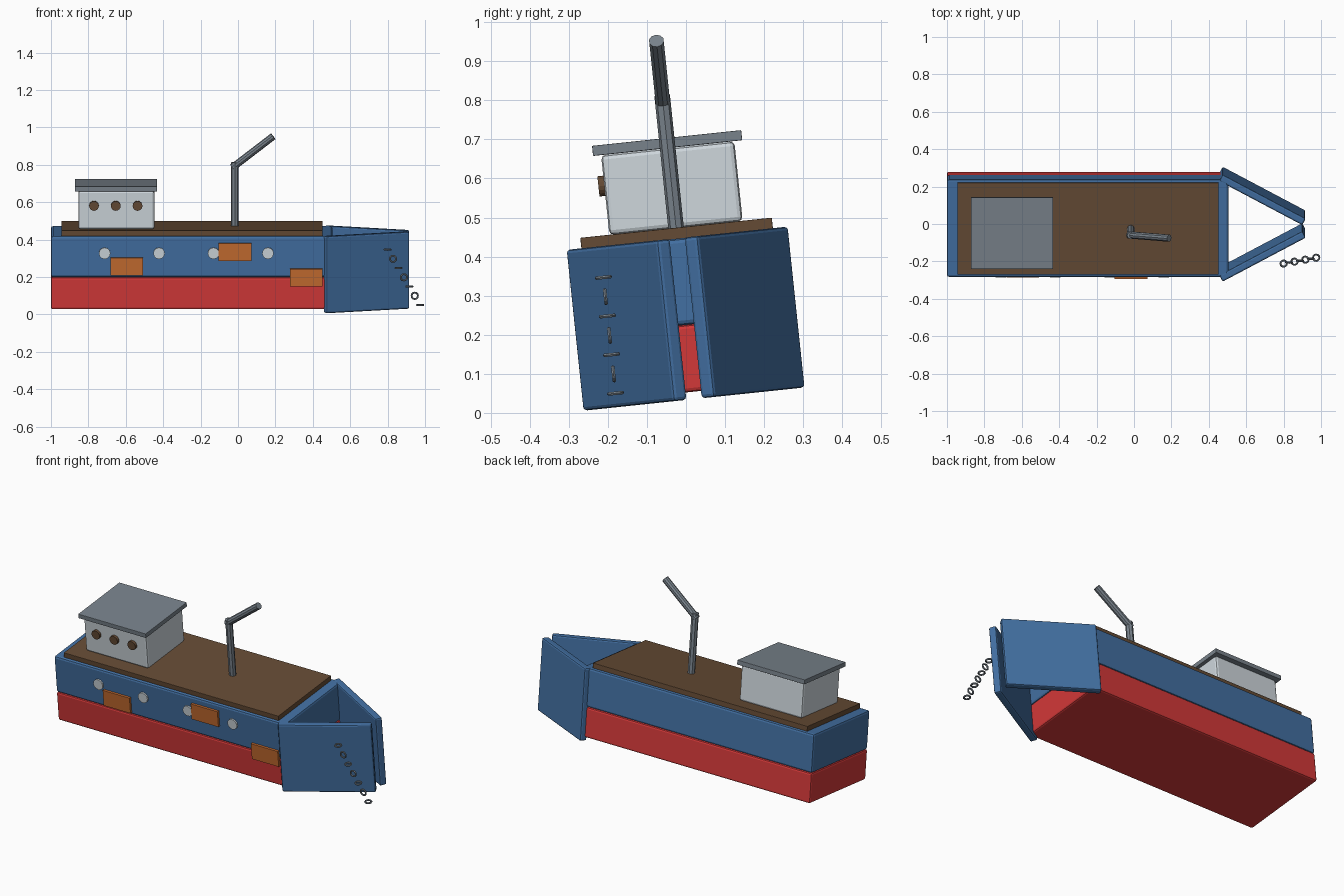
import bpy
import bmesh
from math import radians, pi, atan2
from mathutils import Matrix, Vector

old = bpy.data.objects.get("Cube")
if old:
    bpy.data.objects.remove(old, do_unlink=True)

# The whole ship heels slightly, rolled about its long axis
HEEL = Matrix.Rotation(radians(6), 4, "X")
MID = 0.0242          # centre line of the ship before heeling
SIDE = MID - 0.263    # plane of the hull's front side


def material(name, rgb):
    m = bpy.data.materials.new(name)
    m.use_nodes = True
    m.diffuse_color = (*rgb, 1)
    m.node_tree.nodes["Principled BSDF"].inputs["Base Color"].default_value = (*rgb, 1)
    return m


BLUE = material("hull blue", (0.055, 0.16, 0.36))
RED = material("keel red", (0.65, 0.04, 0.04))
BROWN = material("deck brown", (0.13, 0.07, 0.035))
PALE = material("cabin pale grey", (0.62, 0.68, 0.72))
STEEL = material("steel grey", (0.19, 0.225, 0.26))
RUST = material("rust orange", (0.56, 0.15, 0.03))


def place(ob, name, mat, local):
    ob.name = name
    ob.data.materials.append(mat)
    ob.matrix_world = HEEL @ local
    return ob


def mesh_object(name, mat, bm, local):
    me = bpy.data.meshes.new(name)
    bm.to_mesh(me)
    bm.free()
    ob = bpy.data.objects.new(name, me)
    bpy.context.collection.objects.link(ob)
    return place(ob, name, mat, local)


def box(name, mat, centre, size, bevel=0.0, turn=0.0):
    bm = bmesh.new()
    bmesh.ops.create_cube(bm, size=1)
    bmesh.ops.scale(bm, vec=size, verts=bm.verts)
    ob = mesh_object(name, mat, bm, Matrix.Translation(centre) @ Matrix.Rotation(turn, 4, "Z"))
    if bevel:
        mod = ob.modifiers.new("edge", "BEVEL")
        mod.width = bevel
        mod.segments = 2
    return ob


def rod(name, mat, start, end, radius, sides):
    start, end = Vector(start), Vector(end)
    axis = end - start
    bm = bmesh.new()
    bmesh.ops.create_cone(bm, cap_ends=True, segments=sides, radius1=radius,
                          radius2=radius, depth=axis.length)
    turn = axis.to_track_quat("Z", "Y").to_matrix().to_4x4()
    return mesh_object(name, mat, bm, Matrix.Translation((start + end) / 2) @ turn)


# Hull and deck
box("lower_hull", RED, (-0.2475, MID, 0.138), (1.505, 0.526, 0.172), 0.01)
box("upper_hull", BLUE, (-0.2475, MID, 0.335), (1.505, 0.526, 0.222), 0.012)
box("deck", BROWN, (-0.246, MID, 0.459), (1.396, 0.493, 0.03), 0.002)

# Two angled bow plates, open above and below
for name, s in (("bow_plate_front", -1), ("bow_plate_back", 1)):
    box(name, BLUE, (0.687, MID + s * 0.152, 0.24), (0.503, 0.04, 0.414), 0.009,
        -s * radians(28))

# Cabin
box("cabin", PALE, (-0.65, MID, 0.576), (0.407, 0.343, 0.206), 0.012)
box("cabin_roof", STEEL, (-0.652, MID, 0.692), (0.439, 0.384, 0.026), 0.002)
wall = MID - 0.1715
for i in range(3):
    x = -0.77 + i * 0.1165
    rod(f"cabin_porthole_{i + 1}", BROWN, (x, wall + 0.01, 0.6), (x, wall - 0.015, 0.6), 0.026, 16)

# Hull portholes
for i in range(4):
    x = -0.713 + i * 0.291
    rod(f"hull_porthole_{i + 1}", PALE, (x, SIDE + 0.01, 0.354), (x, SIDE - 0.009, 0.354), 0.031, 12)

# Rust patches on the front side
for i, (x, z) in enumerate(((-0.594, 0.284), (-0.016, 0.362), (0.366, 0.224))):
    box(f"rust_patch_{i + 1}", RUST, (x, SIDE - 0.004, z), (0.174, 0.018, 0.094))

# Mast and boom
rod("mast", STEEL, (-0.017, MID, 0.46), (-0.017, MID, 0.815), 0.02, 8)
rod("boom", STEEL, (-0.03, MID, 0.787), (0.188, MID, 0.955), 0.0195, 10)

# Anchor chain, links alternately flat and upright
for i in range(7):
    bpy.ops.mesh.primitive_torus_add(major_radius=0.017, minor_radius=0.005,
                                     major_segments=12, minor_segments=6)
    turn = Matrix.Rotation(pi / 2 * (i % 2), 4, "X")
    at = Matrix.Translation((0.80 + i * 0.029, -0.174, 0.367 - i * 0.0497))
    place(bpy.context.object, f"chain_link_{i + 1}", STEEL, at @ turn)
